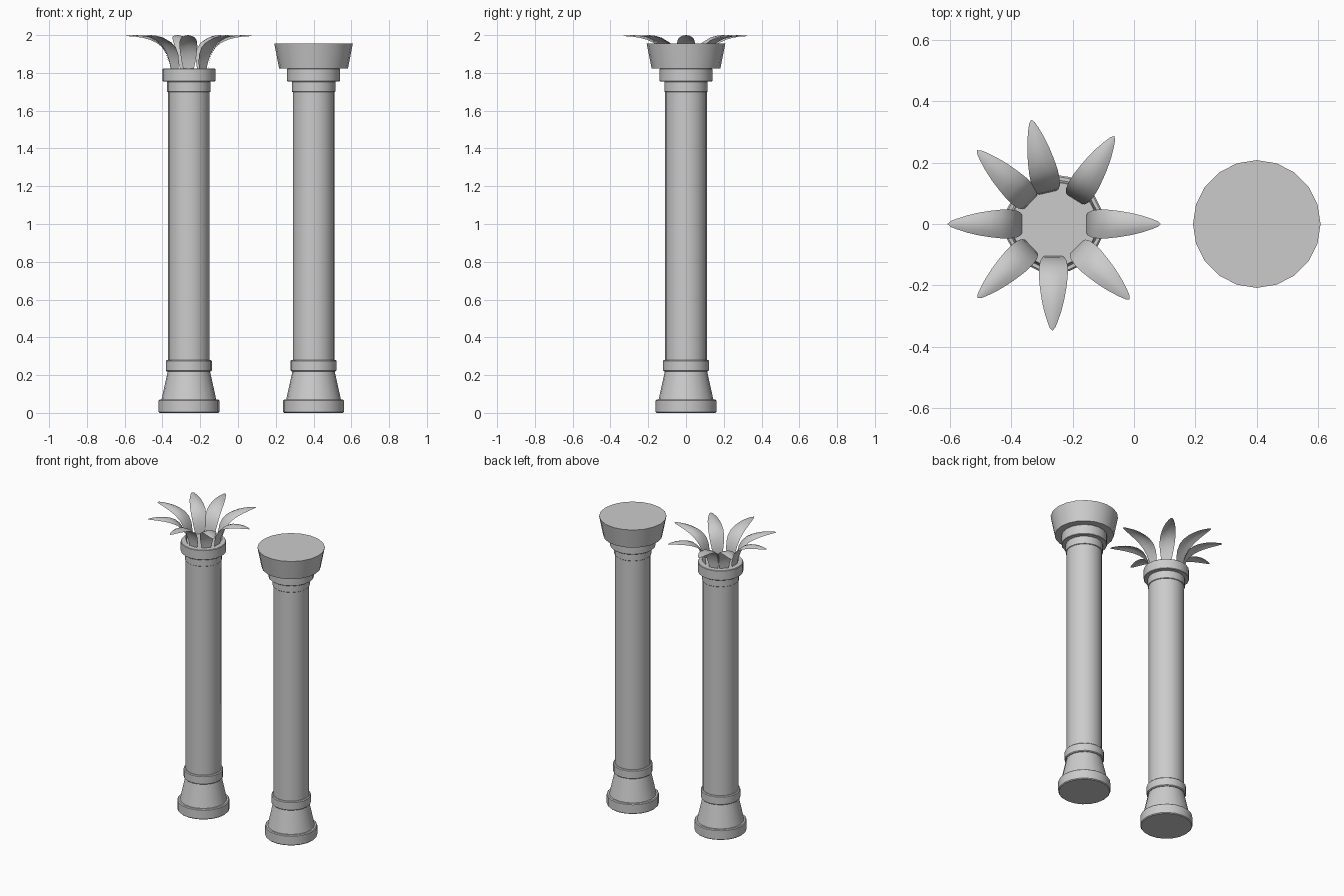
import bpy, bmesh, math
from mathutils import Vector

if "Cube" in bpy.data.objects:
    bpy.data.objects.remove(bpy.data.objects["Cube"])

LEFT_X, RIGHT_X = -0.26, 0.40
SIDES = 20


def finish(name, bm):
    me = bpy.data.meshes.new(name)
    bm.to_mesh(me)
    bm.free()
    ob = bpy.data.objects.new(name, me)
    bpy.context.collection.objects.link(ob)
    bpy.ops.object.select_all(action='DESELECT')
    ob.select_set(True)
    bpy.context.view_layer.objects.active = ob
    bpy.ops.object.shade_smooth_by_angle(angle=math.radians(35))
    return ob


def lathe(name, x, profile):
    """Closed turned solid from (radius, height) points, bottom to top."""
    bm = bmesh.new()
    rings = []
    for r, z in profile:
        rings.append([bm.verts.new((x + r * math.cos(2 * math.pi * i / SIDES),
                                    r * math.sin(2 * math.pi * i / SIDES), z))
                      for i in range(SIDES)])
    for a, b in zip(rings, rings[1:]):
        for i in range(SIDES):
            j = (i + 1) % SIDES
            bm.faces.new((a[i], a[j], b[j], b[i]))
    bm.faces.new(rings[0][::-1])
    bm.faces.new(rings[-1])
    return finish(name, bm)


def band(name, x, r, z0, z1, c=0.005):
    """Drum with slightly chamfered rims."""
    return lathe(name, x, [(r - c, z0), (r, z0 + c), (r, z1 - c), (r - c, z1)])


def column(side, x):
    band(side + "_base_plinth", x, 0.161, 0.0, 0.07)
    lathe(side + "_base_taper", x, [(0.145, 0.07), (0.112, 0.22)])
    band(side + "_base_collar", x, 0.122, 0.22, 0.28)
    lathe(side + "_shaft", x, [(0.110, 0.28), (0.110, 1.70)])
    band(side + "_neck_ring", x, 0.115, 1.70, 1.755, 0.002)
    band(side + "_cap_ring", x, 0.140, 1.755, 1.823, 0.003)


# leaf spine: (outward distance, height, half width, edge droop)
SPINE = [(0.104, 1.818, 0.027, 0.000), (0.108, 1.860, 0.036, 0.002),
         (0.120, 1.905, 0.043, 0.005), (0.142, 1.945, 0.047, 0.009),
         (0.172, 1.973, 0.047, 0.013), (0.208, 1.990, 0.043, 0.014),
         (0.246, 1.998, 0.037, 0.012), (0.284, 2.000, 0.028, 0.008),
         (0.318, 1.998, 0.017, 0.004), (0.338, 1.996, 0.009, 0.001)]
TIP = (0.348, 1.994)


def leaf(name, base_deg, aim_deg):
    """Arching leaf rooted at base_deg around the cap, pointing along aim_deg."""
    b, a = math.radians(base_deg), math.radians(aim_deg)
    out = Vector((math.cos(a), math.sin(a), 0))
    across = Vector((-math.sin(a), math.cos(a), 0))
    r0 = SPINE[0][0]
    root = Vector((LEFT_X + r0 * math.cos(b), r0 * math.sin(b), 0))
    bm = bmesh.new()
    rows = []
    for d, z, w, droop in SPINE:
        rows.append([bm.verts.new(root + out * (d - r0) + across * (w * t)
                                  + Vector((0, 0, z - droop * t * t)))
                     for t in (-1, -0.5, 0, 0.5, 1)])
    for p, q in zip(rows, rows[1:]):
        for i in range(4):
            bm.faces.new((p[i], q[i], q[i + 1], p[i + 1]))
    tip = bm.verts.new(root + out * (TIP[0] - r0) + Vector((0, 0, TIP[1])))
    for i in range(4):
        bm.faces.new((rows[-1][i], tip, rows[-1][i + 1]))
    return finish(name, bm)


column("left", LEFT_X)
column("right", RIGHT_X)

# flared capital on the right column
lathe("right_capital", RIGHT_X, [(0.182, 1.823), (0.208, 1.955)])

# palm crown on the left column
for n, (root, aim) in enumerate([(0, 0), (50, 58), (101, 103), (137, 136),
                                 (180, 180), (224, 224), (269, 269), (315, 315)]):
    leaf("palm_leaf_%d" % (n + 1), root, aim)
